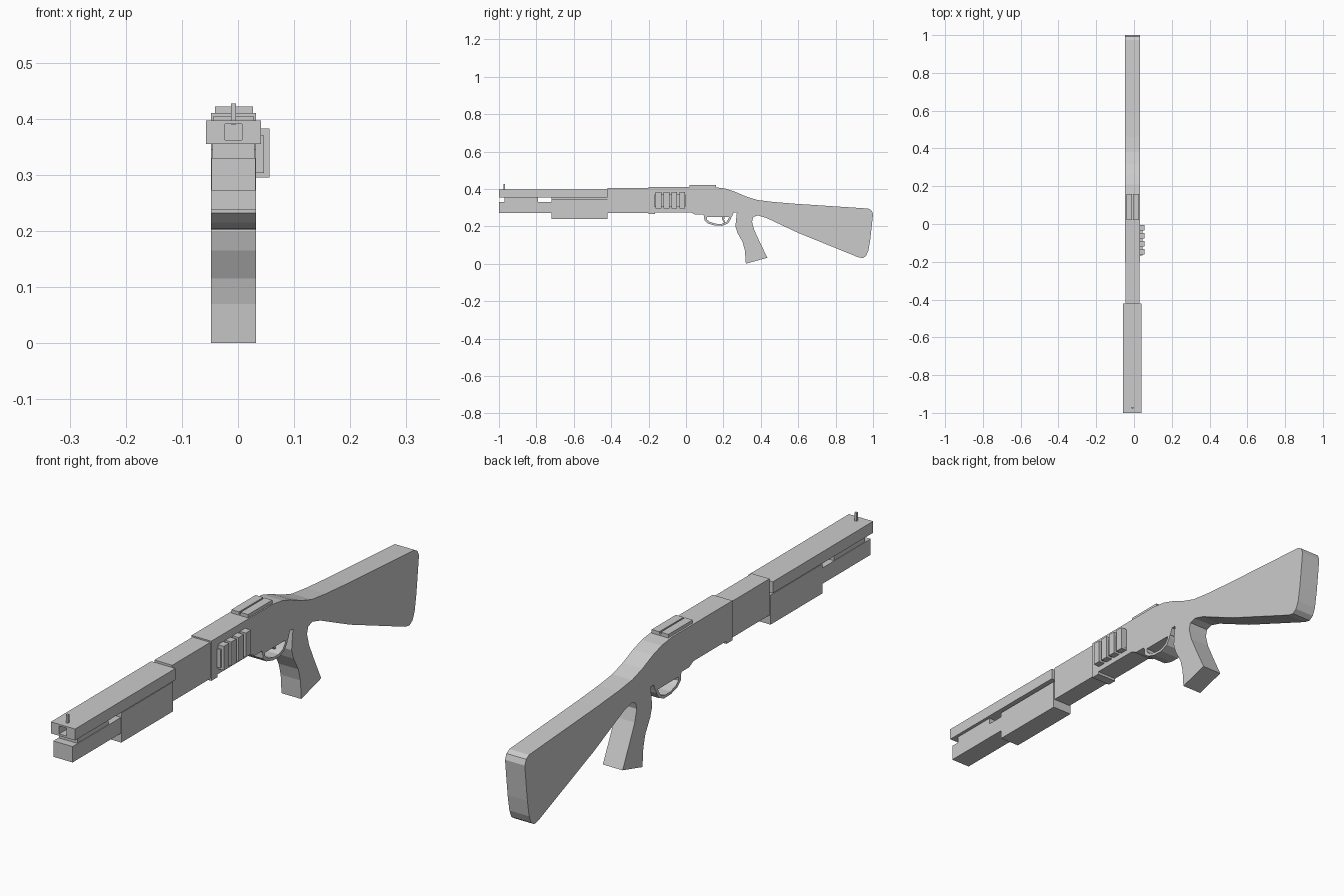
import bpy, bmesh

XL, XR = -0.048, 0.032      # common side planes of the gun
XC = (XL + XR) / 2


def profile(name, pts, x0=XL, x1=XR):
    """Extrude a (y, z) outline from x0 to x1."""
    bm = bmesh.new()
    face = bm.faces.new([bm.verts.new((x0, y, z)) for y, z in pts])
    ext = bmesh.ops.extrude_face_region(bm, geom=[face])
    verts = [v for v in ext["geom"] if isinstance(v, bmesh.types.BMVert)]
    bmesh.ops.translate(bm, verts=verts, vec=(x1 - x0, 0, 0))
    bmesh.ops.recalc_face_normals(bm, faces=bm.faces)
    mesh = bpy.data.meshes.new(name)
    bm.to_mesh(mesh)
    bm.free()
    obj = bpy.data.objects.new(name, mesh)
    bpy.context.collection.objects.link(obj)
    return obj


def box(name, y0, y1, z0, z1, x0=XL, x1=XR):
    return profile(name, [(y0, z0), (y1, z0), (y1, z1), (y0, z1)], x0, x1)


# receiver, butt stock and pistol grip share one outline
profile("receiver_stock_grip", [
    (-0.2, 0.41), (0.15, 0.41), (0.21, 0.402), (0.26, 0.386), (0.32, 0.36),
    (0.38, 0.341), (0.46, 0.331), (0.58, 0.321), (0.975, 0.295), (0.992, 0.285),
    (1.0, 0.265), (0.994, 0.21), (0.985, 0.13), (0.975, 0.07), (0.963, 0.042),
    (0.945, 0.03), (0.92, 0.035), (0.6, 0.165), (0.43, 0.245), (0.385, 0.258),
    (0.36, 0.25), (0.353, 0.225), (0.365, 0.18), (0.395, 0.115), (0.435, 0.032),
    (0.32, 0.0), (0.315, 0.07), (0.303, 0.115), (0.275, 0.165), (0.264, 0.2),
    (0.272, 0.275), (0.255, 0.275), (0.245, 0.25), (0.1, 0.25),
    (0.092, 0.262), (0.05, 0.262), (0.025, 0.275),
    (-0.165, 0.275), (-0.165, 0.265), (-0.2, 0.265)])

# trigger guard loop and trigger
profile("trigger_guard", [
    (0.097, 0.255), (0.098, 0.232), (0.118, 0.215), (0.155, 0.204),
    (0.195, 0.203), (0.225, 0.216), (0.24, 0.24), (0.252, 0.28),
    (0.235, 0.275), (0.228, 0.242), (0.215, 0.223), (0.19, 0.213),
    (0.157, 0.214), (0.126, 0.224), (0.111, 0.237), (0.111, 0.255)])
profile("trigger", [
    (0.192, 0.252), (0.206, 0.252), (0.204, 0.235), (0.21, 0.22),
    (0.203, 0.22), (0.194, 0.235)], XC - 0.015, XC + 0.015)

# front section of the receiver
box("receiver_front", -0.42, -0.2, 0.272, 0.405, XL + 0.004, XR - 0.004)

# barrel with a square bore
barrel = box("barrel", -1.0, -0.42, 0.355, 0.397, -0.057, 0.041)
bore = box("bore_cutter", -1.1, -0.7, 0.362, 0.391, -0.023, 0.007)
bore.hide_render = True
bore.hide_set(True)
cut = barrel.modifiers.new("bore", "BOOLEAN")
cut.object = bore
cut.operation = "DIFFERENCE"
cut.solver = "EXACT"

# magazine tube, barrel clamp and pump
box("magazine_tube", -1.0, -0.7, 0.272, 0.33, XL + 0.001, XR - 0.001)
box("barrel_clamp", -0.97, -0.79, 0.325, 0.356, XL + 0.003, XR - 0.003)
box("pump", -0.72, -0.42, 0.238, 0.346)
box("pump_bridge", -0.72, -0.42, 0.34, 0.357, XL + 0.012, XR - 0.012)

# front bead and paired top rails
box("front_sight", -0.977, -0.968, 0.39, 0.427, XC - 0.0045, XC + 0.0045)
box("rail_base", 0.02, 0.16, 0.4, 0.414, -0.04, 0.026)
for i, x in enumerate((-0.041, -0.004)):
    box(f"top_rail_{i}", 0.02, 0.16, 0.405, 0.422, x, x + 0.031)

# side shell carrier
box("shell_plate", -0.168, -0.004, 0.303, 0.37, XR - 0.004, 0.046)
for i in range(4):
    y = -0.147 + i * 0.0425
    box(f"shell_{i}", y - 0.015, y + 0.015, 0.295, 0.383, XR - 0.004, 0.056)
